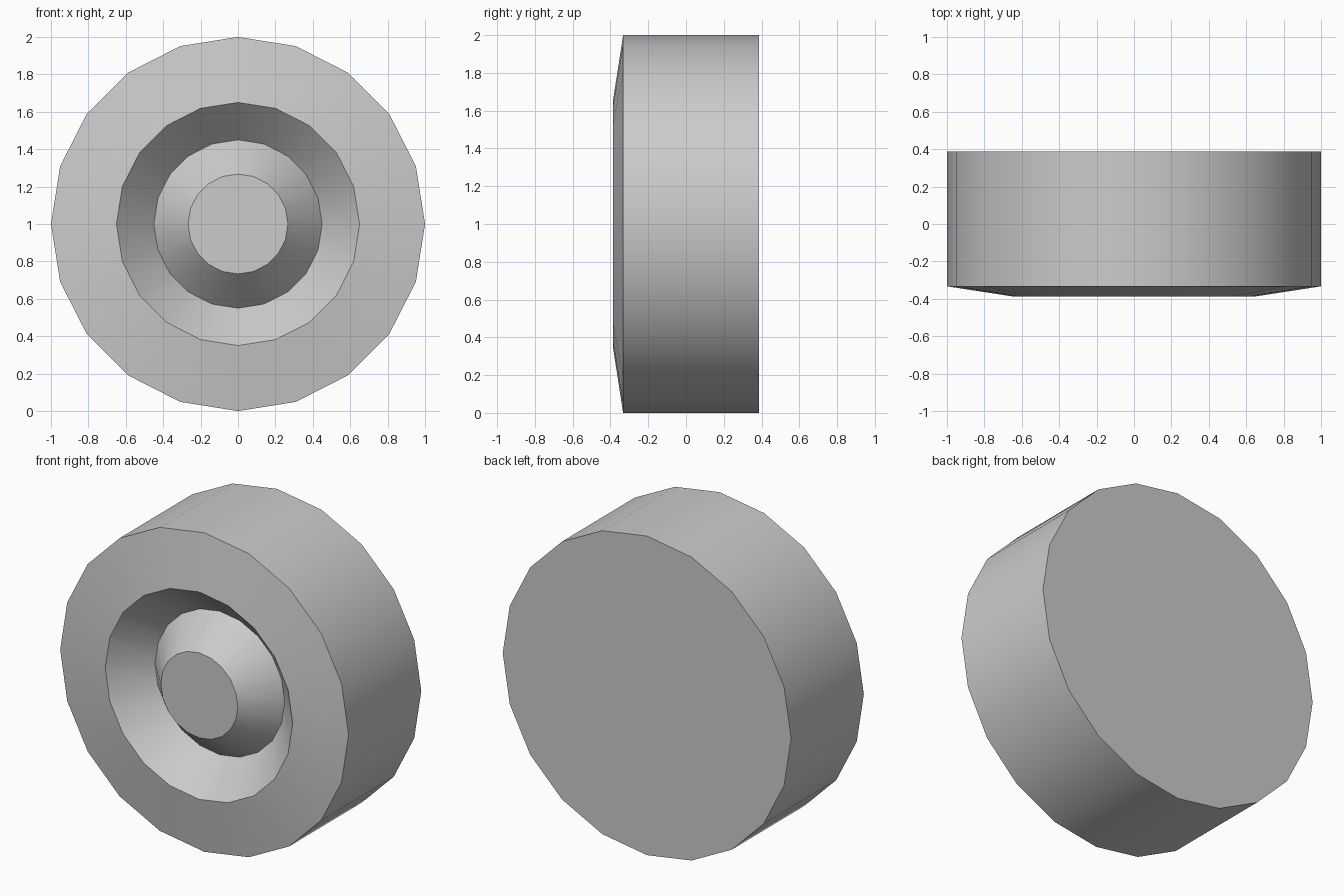
import bpy, bmesh, math

if "Cube" in bpy.data.objects:
    bpy.data.objects.remove(bpy.data.objects["Cube"])

SIDES = 20
# (radius, y) from the back edge, over the tread and groove, to the hub cap
PROFILE = [(1.0, 0.387), (1.0, -0.333), (0.65, -0.387), (0.45, -0.18), (0.267, -0.383)]

# Wheel: lathe the profile around the y axis
bm = bmesh.new()
rings = []
for r, y in PROFILE:
    angles = [2 * math.pi * i / SIDES for i in range(SIDES)]
    rings.append([bm.verts.new((r * math.cos(a), y, 1 + r * math.sin(a))) for a in angles])
for a, b in zip(rings, rings[1:]):
    for i in range(SIDES):
        j = (i + 1) % SIDES
        bm.faces.new((a[i], a[j], b[j], b[i]))

# Flat back and hub cap
bm.faces.new(rings[0])
bm.faces.new(rings[-1])
bmesh.ops.recalc_face_normals(bm, faces=bm.faces)

mesh = bpy.data.meshes.new("wheel")
bm.to_mesh(mesh)
bm.free()
wheel = bpy.data.objects.new("wheel", mesh)
bpy.context.collection.objects.link(wheel)

# Smooth around the rings, sharp between bands
bpy.context.view_layer.objects.active = wheel
wheel.select_set(True)
bpy.ops.object.shade_smooth_by_angle(angle=math.radians(30))
